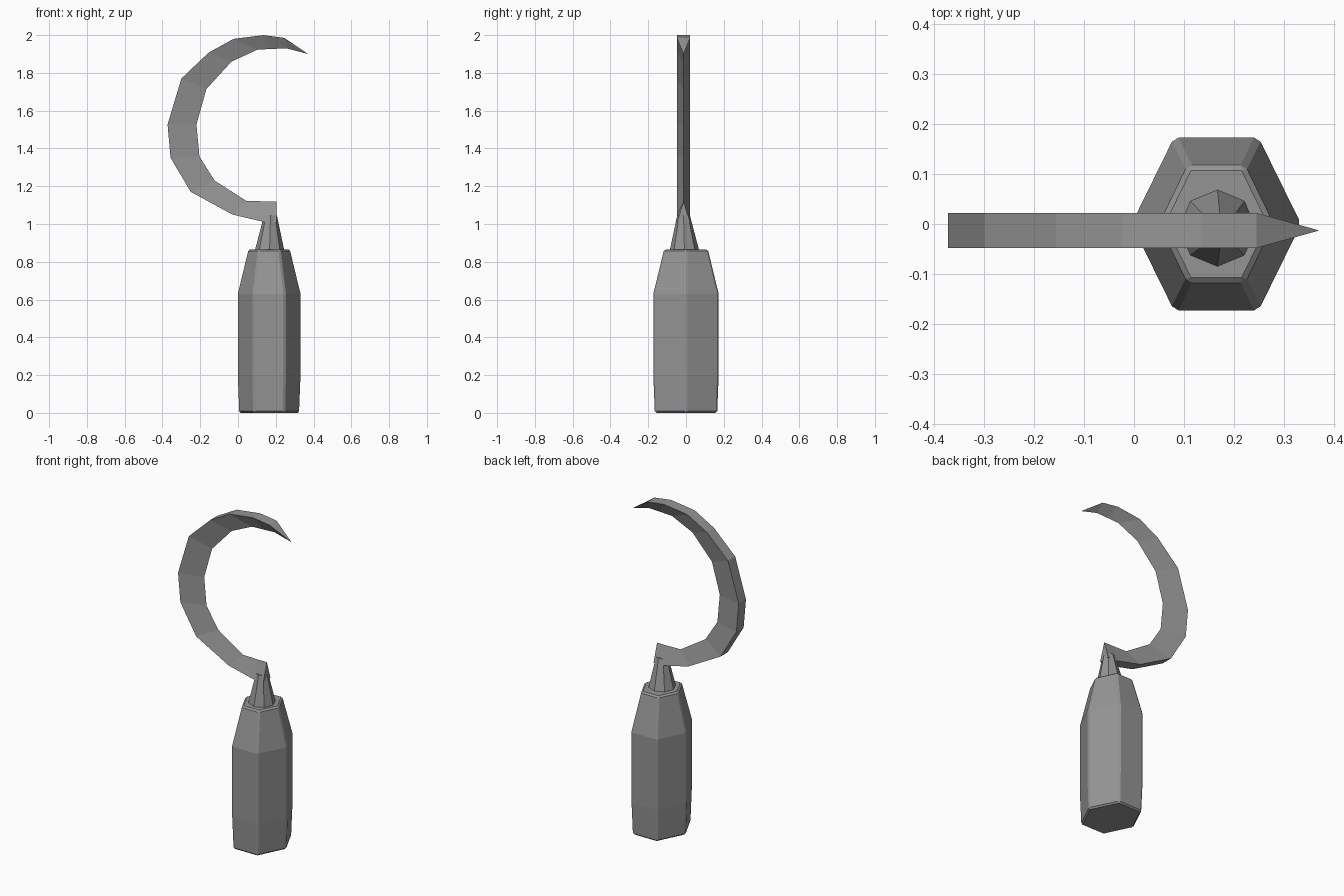
import bpy, bmesh, math

cube = bpy.data.objects.get("Cube")
if cube:
    bpy.data.objects.remove(cube, do_unlink=True)

GREY = (0.3, 0.3, 0.3, 1)
grey = bpy.data.materials.new("plain grey")
grey.use_nodes = True
grey.diffuse_color = GREY
grey.node_tree.nodes["Principled BSDF"].inputs["Base Color"].default_value = GREY


def loft(name, rings):
    """Skin a row of closed rings, capping both ends."""
    bm = bmesh.new()
    rows = [[bm.verts.new(p) for p in ring] for ring in rings]
    for a, b in zip(rows, rows[1:]):
        for i in range(len(a)):
            j = (i + 1) % len(a)
            bm.faces.new((a[i], a[j], b[j], b[i]))
    bm.faces.new(rows[0])
    bm.faces.new(rows[-1])
    bmesh.ops.remove_doubles(bm, verts=bm.verts[:], dist=0.0001)
    bmesh.ops.recalc_face_normals(bm, faces=bm.faces[:])
    mesh = bpy.data.meshes.new(name)
    bm.to_mesh(mesh)
    bm.free()
    mesh.materials.append(grey)
    obj = bpy.data.objects.new(name, mesh)
    bpy.context.collection.objects.link(obj)
    return obj


def ring(sides, cx, cy, rx, ry, z):
    steps = [2 * math.pi * i / sides for i in range(sides)]
    return [(cx + rx * math.cos(a), cy + ry * math.sin(a), z) for a in steps]


# Hexagonal grip: (x radius, y half width, height)
GRIP = [(0.162, 0.165, 0), (0.17, 0.173, 0.2), (0.17, 0.173, 0.63), (0.113, 0.116, 0.865)]
flat = math.sin(math.pi / 3)
handle = loft("handle", [ring(6, 0.165, 0, rx, hy / flat, z) for rx, hy, z in GRIP])
bevel = handle.modifiers.new("edge chamfer", 'BEVEL')
bevel.width = 0.009
bevel.segments = 1
bevel.limit_method = 'ANGLE'
bevel.angle_limit = math.radians(35)

# Tapered eight-sided collar between grip and blade
loft("collar", [ring(8, 0.167, -0.008, 0.079, 0.079, 0.855),
                ring(8, 0.172, -0.013, 0.034, 0.034, 1.045)])

# Curved blade, a wedge section: (spine x, spine z, cutting edge x, cutting edge z)
CURVE = [
    (0.205, 1.01, 0.205, 1.12), (0.14, 1.01, 0.14, 1.12),
    (-0.03, 1.05, 0.045, 1.122), (-0.25, 1.17, -0.124, 1.23),
    (-0.357, 1.35, -0.204, 1.357), (-0.373, 1.527, -0.22, 1.527),
    (-0.30, 1.77, -0.167, 1.715), (-0.156, 1.907, -0.034, 1.86),
    (-0.024, 1.98, 0.103, 1.923), (0.135, 2.0, 0.18, 1.927),
    (0.246, 1.985, 0.257, 1.93),
]
MID, HALF = -0.013, 0.035
sections = [[(sx, MID - HALF, sz), (sx, MID + HALF, sz), (ex, MID, ez)]
            for sx, sz, ex, ez in CURVE]
tip = (0.37, MID, 1.9)
sections.append([(tip[0] - 0.002, MID - 0.001, tip[2] + 0.002),
                 (tip[0] - 0.002, MID + 0.001, tip[2] + 0.002), tip])
loft("blade", sections)
